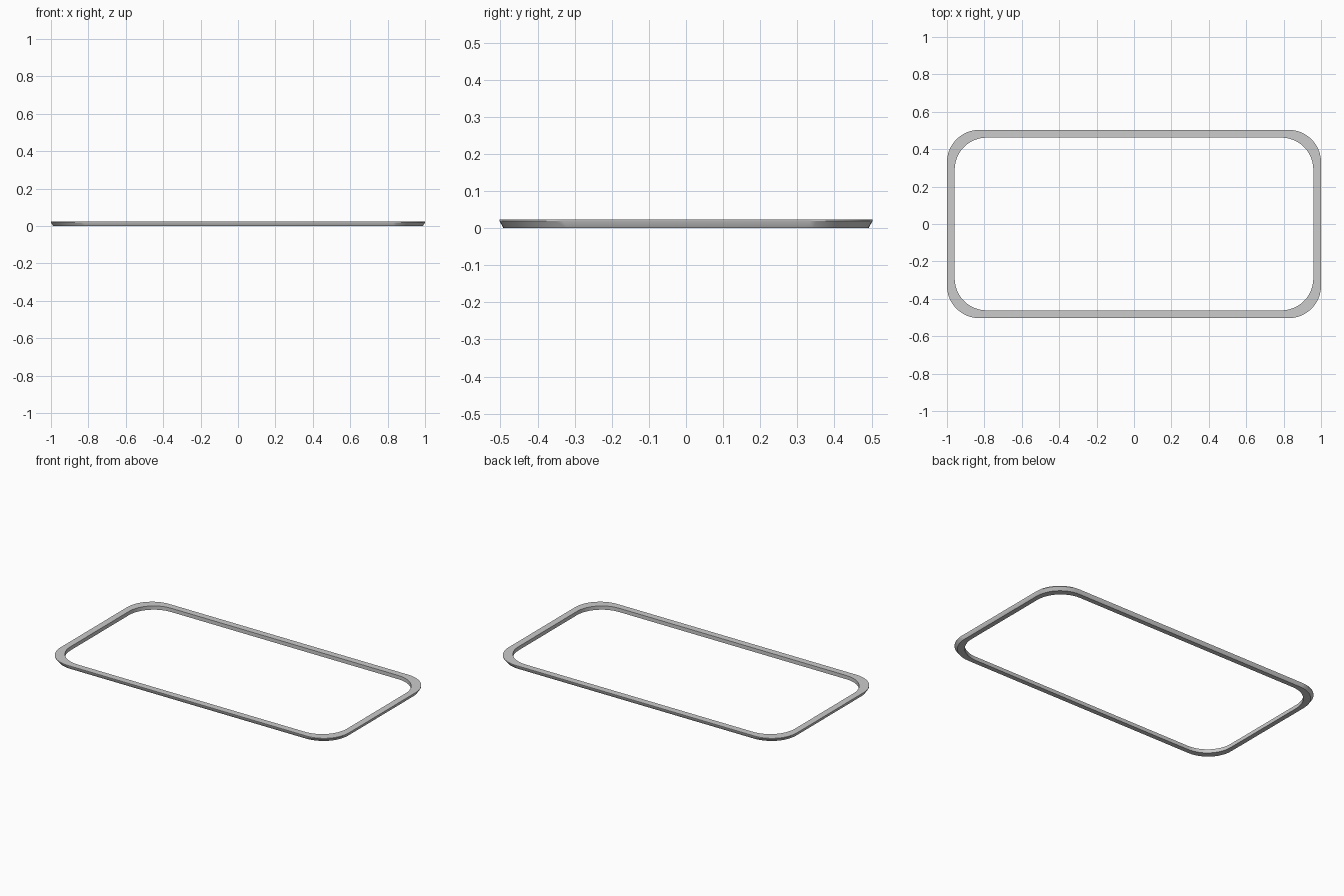
import bpy, bmesh, math

if "Cube" in bpy.data.objects:
    bpy.data.objects.remove(bpy.data.objects["Cube"])

HALF_X, HALF_Y = 1.0, 0.503  # outer half sizes
RADIUS = 0.172               # corner radius, shared by every edge loop
STEPS = 12                   # segments per corner

# cross-section: (inset from outer edge, height)
PROFILE = [(0.0, 0.0235), (0.0, 0.0195), (0.011, 0.0),
           (0.041, 0.0), (0.041, 0.0235)]


def rounded_loop(bm, inset, z):
    """Rounded rectangle of vertices, counter-clockwise from above."""
    cx, cy = HALF_X - inset - RADIUS, HALF_Y - inset - RADIUS
    verts = []
    for i, (sx, sy) in enumerate([(1, 1), (-1, 1), (-1, -1), (1, -1)]):
        for k in range(STEPS + 1):
            a = math.pi / 2 * (i + k / STEPS)
            verts.append(bm.verts.new((sx * cx + RADIUS * math.cos(a),
                                       sy * cy + RADIUS * math.sin(a), z)))
    return verts


# rounded frame swept from the cross-section, thicker at the corners
bm = bmesh.new()
loops = [rounded_loop(bm, *p) for p in PROFILE]
for a, b in zip(loops, loops[1:] + loops[:1]):
    n = len(a)
    for j in range(n):
        k = (j + 1) % n
        bm.faces.new((a[j], b[j], b[k], a[k]))
bmesh.ops.recalc_face_normals(bm, faces=bm.faces)
mesh = bpy.data.meshes.new("frame_ring")
bm.to_mesh(mesh)
bm.free()

grey = bpy.data.materials.new("light_grey")
grey.diffuse_color = (0.6, 0.6, 0.6, 1)
grey.use_nodes = True
grey.node_tree.nodes["Principled BSDF"].inputs["Base Color"].default_value = grey.diffuse_color
mesh.materials.append(grey)
ring = bpy.data.objects.new("frame_ring", mesh)
bpy.context.collection.objects.link(ring)

# smooth walls, sharp rims
bpy.context.view_layer.objects.active = ring
ring.select_set(True)
bpy.ops.object.shade_smooth_by_angle(angle=math.radians(30))
